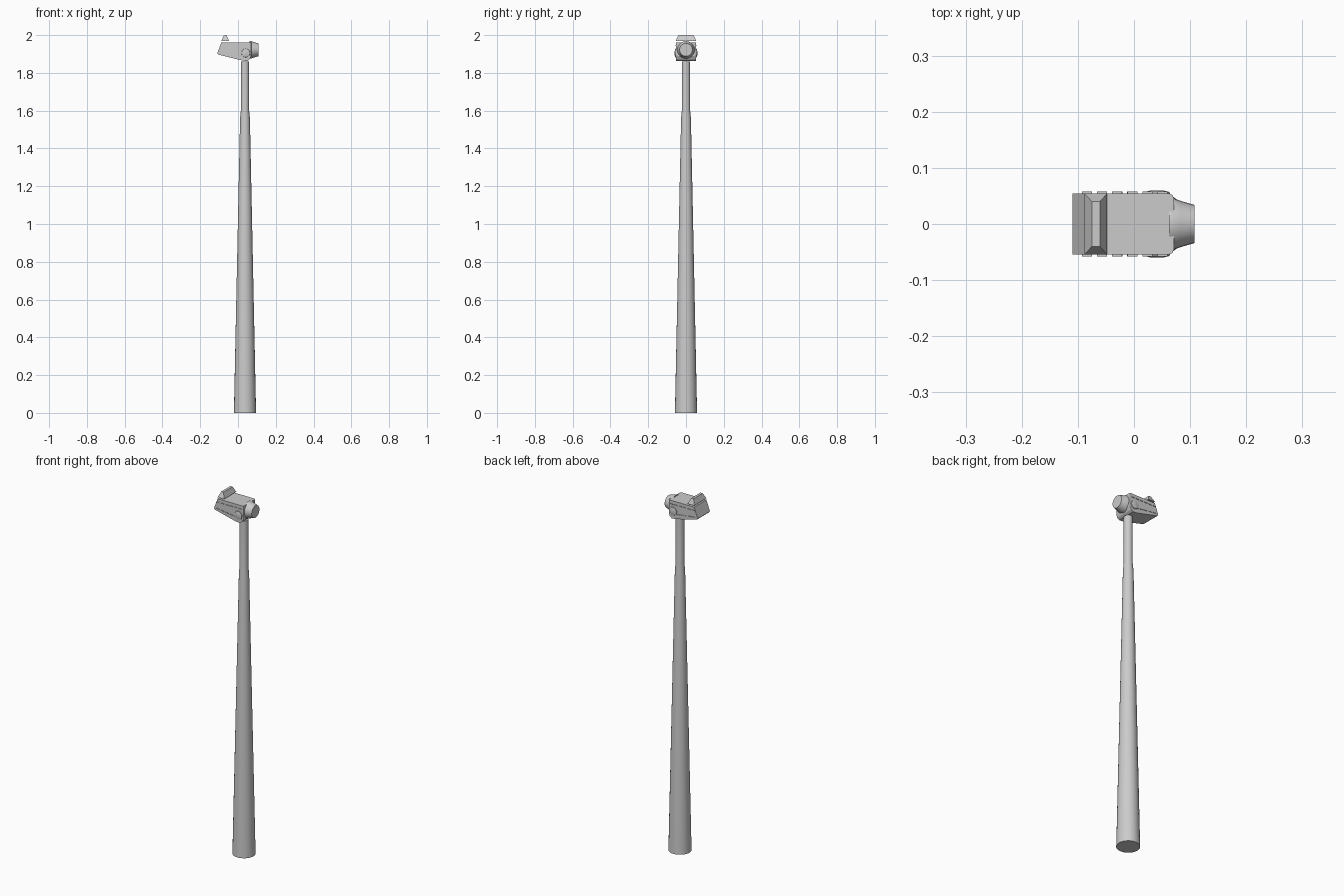
import bpy, bmesh, math
from mathutils import Matrix, Vector

if "Cube" in bpy.data.objects:
    bpy.data.objects.remove(bpy.data.objects["Cube"])


def finish(name, bm, smooth=None):
    bmesh.ops.recalc_face_normals(bm, faces=bm.faces)
    mesh = bpy.data.meshes.new(name)
    bm.to_mesh(mesh)
    bm.free()
    ob = bpy.data.objects.new(name, mesh)
    bpy.context.collection.objects.link(ob)
    if smooth:
        bpy.ops.object.select_all(action='DESELECT')
        ob.select_set(True)
        bpy.context.view_layer.objects.active = ob
        bpy.ops.object.shade_smooth_by_angle(angle=math.radians(smooth))
    return ob


def lathe(name, profile, matrix, sides=24):
    """Closed solid from (radius, height) pairs around local z."""
    bm = bmesh.new()
    rings = []
    for r, h in profile:
        rings.append([bm.verts.new(matrix @ Vector((r * math.cos(a), r * math.sin(a), h)))
                      for a in (2 * math.pi * i / sides for i in range(sides))])
    for lo, hi in zip(rings, rings[1:]):
        for i in range(sides):
            j = (i + 1) % sides
            bm.faces.new((lo[i], lo[j], hi[j], hi[i]))
    bm.faces.new(rings[0])
    bm.faces.new(rings[-1])
    return finish(name, bm, 30)


# Tapered pole with a straight upper collar
lathe("pole", [(0.059, 0), (0.058, 0.03), (0.026, 1.56), (0.022, 1.6), (0.022, 1.86)],
      Matrix.Translation((0.037, 0, 0)))

# Wedge-shaped housing, extruded across y
outline = [(-0.088, 1.962), (-0.11, 1.903), (-0.105, 1.897), (0.025, 1.865),
           (0.05, 1.863), (0.062, 1.872), (0.071, 1.89), (0.071, 1.962)]
bm = bmesh.new()
face = bm.faces.new([bm.verts.new((x, -0.054, z)) for x, z in outline])
res = bmesh.ops.extrude_face_region(bm, geom=[face])
bmesh.ops.translate(bm, vec=(0, 0.108, 0),
                    verts=[v for v in res["geom"] if isinstance(v, bmesh.types.BMVert)])
edges = [e for e in bm.edges if all(v.co.x > 0.07 for v in e.verts)
         and abs(e.verts[0].co.z - e.verts[1].co.z) > 0.05]
bmesh.ops.bevel(bm, geom=edges, offset=0.008, segments=2, profile=0.5, affect='EDGES')
finish("housing", bm)

# Flared nozzle on the front end
lathe("nozzle", [(0.046, 0.062), (0.046, 0.07), (0.041, 0.084), (0.034, 0.108)],
      Matrix.Translation((0, 0, 1.922)) @ Matrix.Rotation(math.pi / 2, 4, 'Y'))

# Sloped sight block floating just above the housing
bm = bmesh.new()
corners = ((-1, -1), (1, -1), (1, 1), (-1, 1))
lo = [bm.verts.new((-0.068 + 0.020 * sx, 0.054 * sy, 1.970)) for sx, sy in corners]
hi = [bm.verts.new((-0.068 + 0.007 * sx, 0.040 * sy, 2.0)) for sx, sy in corners]
bm.faces.new(lo)
bm.faces.new(hi)
for i in range(4):
    j = (i + 1) % 4
    bm.faces.new((lo[i], lo[j], hi[j], hi[i]))
finish("sight_block", bm)

# Side pivots and rows of small raised dashes on both sides
for side, label in ((-1, "front"), (1, "back")):
    turn = Matrix.Rotation(-side * math.pi / 2, 4, 'X')
    lathe("pivot_" + label, [(0.024, 0.052), (0.022, 0.057), (0.010, 0.060)],
          Matrix.Translation((0.041, 0, 1.905)) @ turn, 16)
    bm = bmesh.new()
    for z0, slope in ((1.943, 0.0), (1.906, -0.13)):
        for i in range(6):
            x = -0.084 + 0.027 * i
            m = (Matrix.Translation((x, side * 0.0545, z0 + slope * (x + 0.084)))
                 @ Matrix.Rotation(math.atan(-slope), 4, 'Y')
                 @ Matrix.Diagonal((0.018, 0.006, 0.003, 1)))
            bmesh.ops.create_cube(bm, size=1, matrix=m)
    finish("side_dashes_" + label, bm)
